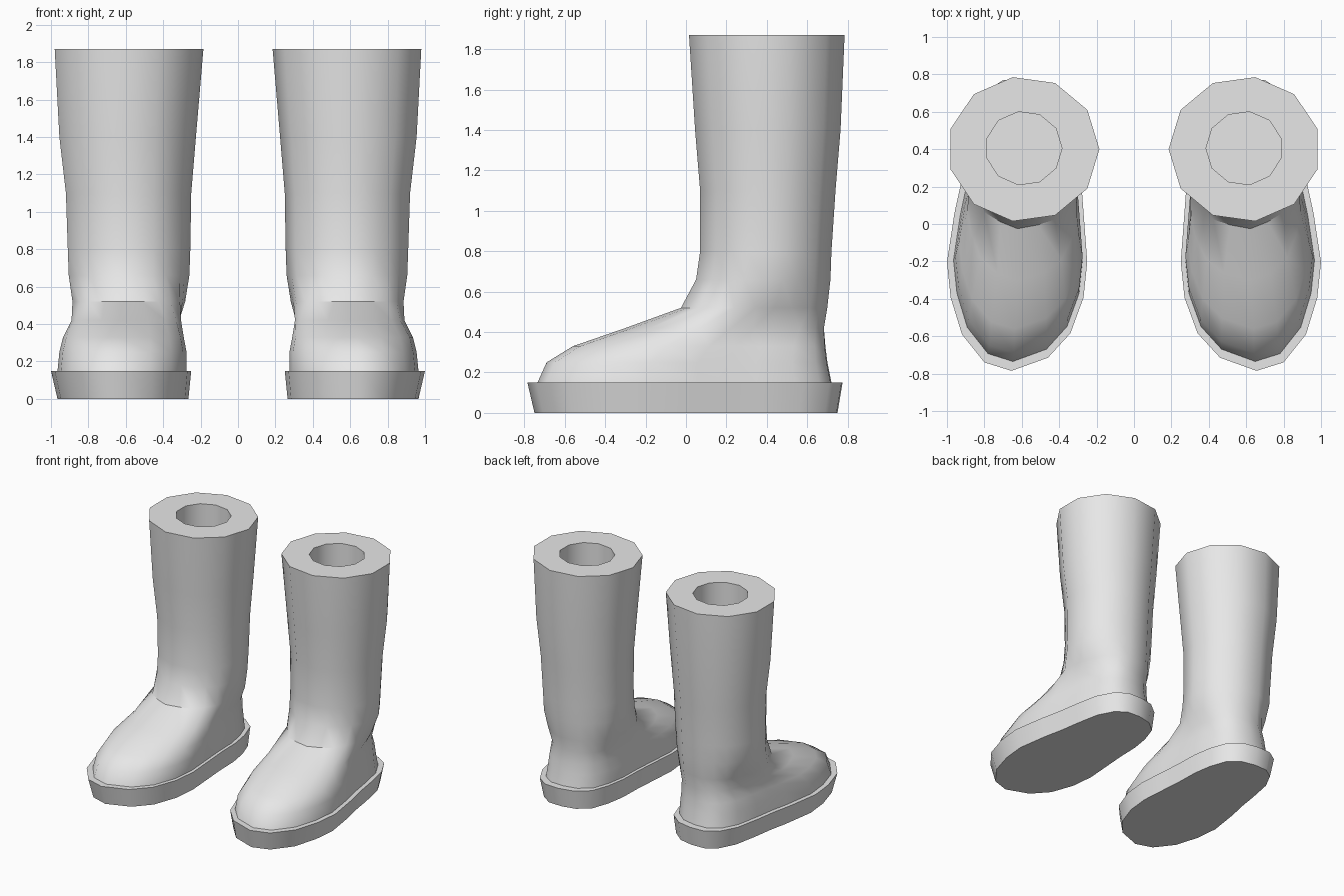
import bpy, bmesh, math

if "Cube" in bpy.data.objects:
    bpy.data.objects.remove(bpy.data.objects["Cube"])

grey = bpy.data.materials.new("plain_grey")
grey.diffuse_color = (0.8, 0.8, 0.8, 1)
grey.use_nodes = True
grey.node_tree.nodes["Principled BSDF"].inputs["Base Color"].default_value = grey.diffuse_color
N = 22

# Footprint of the sole, from the inner side round the heel to the toe and back
FOOT = [(.28, .2), (.285, .38), (.31, .53), (.36, .67), (.46, .75), (.58, .775),
        (.70, .77), (.79, .71), (.86, .58), (.90, .38), (.925, .22), (.96, .06),
        (1.0, -.2), (.98, -.39), (.92, -.585), (.80, -.735), (.655, -.78),
        (.46, -.71), (.34, -.58), (.27, -.39), (.25, -.2), (.265, 0)]


def eleven_gon():
    """Eleven-sided outline with a point in the middle of each side."""
    v = [(math.cos(math.pi - k * math.tau / 11), math.sin(math.pi - k * math.tau / 11))
         for k in range(11)]
    out = []
    for k in range(11):
        a, b = v[k], v[(k + 1) % 11]
        out += [a, ((a[0] + b[0]) / 2, (a[1] + b[1]) / 2)]
    return out


def normalise(pts):
    """Fit an outline to the 0..1 box."""
    xs, ys = zip(*pts)
    return [((x - min(xs)) / (max(xs) - min(xs)), (y - min(ys)) / (max(ys) - min(ys)))
            for x, y in pts]


FOOT_N, ROUND_N = normalise(FOOT), normalise(eleven_gon())


def ring(z, x0, x1, y0, y1, roundness):
    """Outline in a box, blended from footprint (0) to shaft (1)."""
    pts = []
    for (fx, fy), (rx, ry) in zip(FOOT_N, ROUND_N):
        u = fx + (rx - fx) * roundness
        v = fy + (ry - fy) * roundness
        pts.append((x0 + u * (x1 - x0), y0 + v * (y1 - y0), z))
    return pts


def loft(name, rings, side, cap_first=False, cap_last=False):
    bm = bmesh.new()
    loops = [[bm.verts.new((side * x, y, z)) for x, y, z in r] for r in rings]
    for a, b in zip(loops, loops[1:]):
        for i in range(N):
            j = (i + 1) % N
            bm.faces.new((a[i], b[i], b[j], a[j]) if side > 0 else (a[j], b[j], b[i], a[i]))
    if cap_first:
        bm.faces.new(loops[0] if side > 0 else loops[0][::-1])
    if cap_last:
        bm.faces.new(loops[-1][::-1] if side > 0 else loops[-1])
    mesh = bpy.data.meshes.new(name)
    bm.to_mesh(mesh)
    bm.free()
    mesh.materials.append(grey)
    ob = bpy.data.objects.new(name, mesh)
    bpy.context.collection.objects.link(ob)
    bpy.ops.object.select_all(action='DESELECT')
    ob.select_set(True)
    bpy.context.view_layer.objects.active = ob
    bpy.ops.object.shade_smooth_by_angle(angle=math.radians(40))


# Foot and shaft, then the rim, the inner wall and its floor
ANKLE = ring(.15, .275, .965, -.735, .72, 0)
UPPER = [ANKLE] + [ring(*r) for r in (
    (.25, .275, .955, -.69, .70, 0),
    (.33, .29, .935, -.56, .69, 0),
    (.42, .295, .89, -.30, .685, .2),
    (.52, .275, .885, -.025, .70, .7),
    (.66, .26, .905, .05, .715, 1),
    (.80, .255, .91, .07, .72, 1),
    (1.10, .25, .92, .07, .74, 1),
    (1.40, .225, .955, .045, .765, 1),
    (1.87, .185, .98, .015, .785, 1),
    (1.87, .385, .785, .21, .60, 1),
    (.35, .385, .785, .21, .60, 1))]

# Flared sole with a narrow ledge around the foot
SOLE = [ring(0, .265, .965, -.75, .75, 0),
        ring(.15, .25, 1.0, -.785, .775, 0),
        ANKLE]

for side, label in ((1, "left"), (-1, "right")):
    loft(label + "_boot_upper", UPPER, side, cap_last=True)
    loft(label + "_boot_sole", SOLE, side, cap_first=True)
